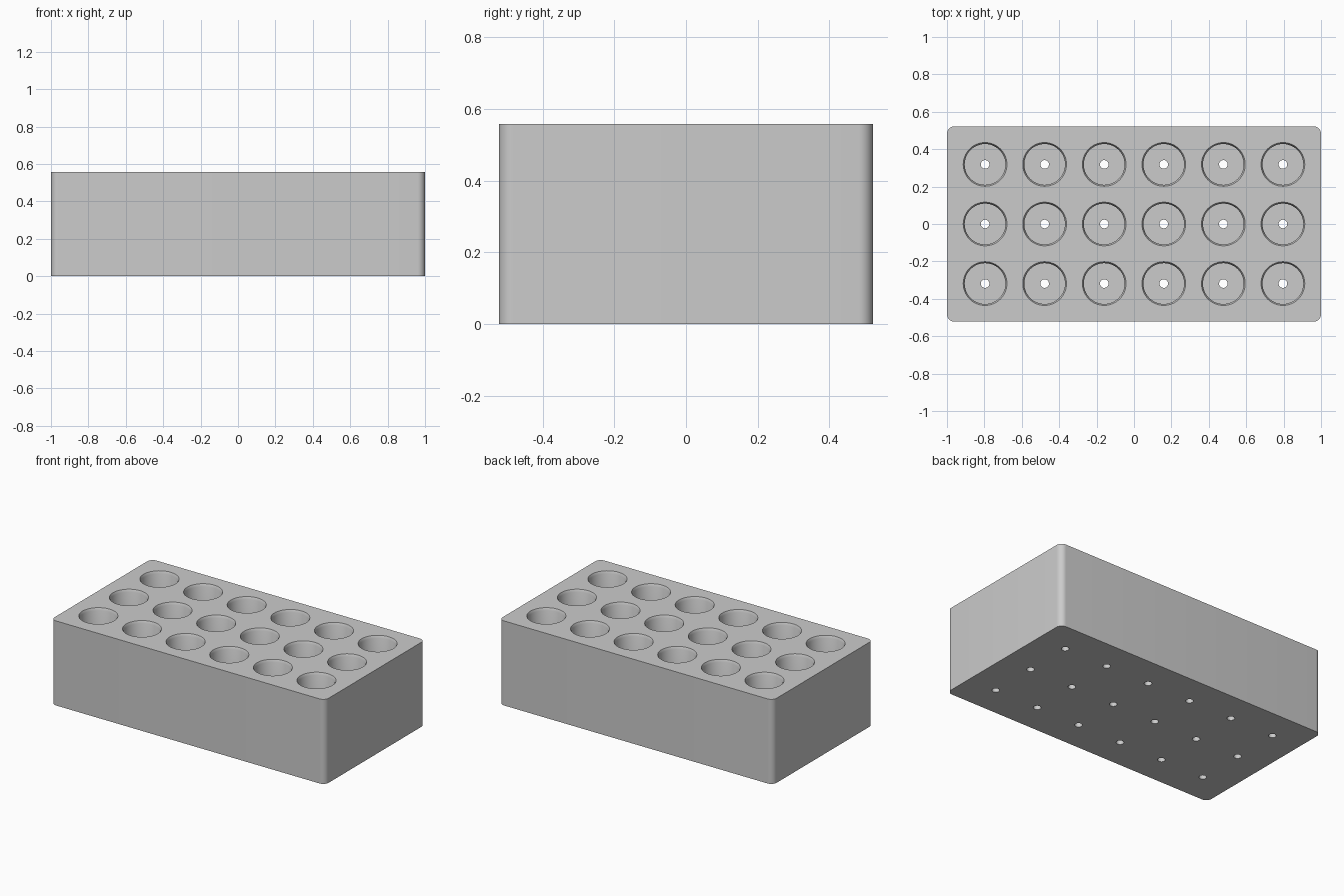
import bpy, bmesh, math

cube = bpy.data.objects.get("Cube")
if cube:
    bpy.data.objects.remove(cube, do_unlink=True)

LENGTH, WIDTH, HEIGHT, CORNER = 2.0, 1.044, 0.558, 0.04
PITCH, COLS, ROWS, SIDES = 0.3185, 6, 3, 48
FLOOR = 0.06

grey = bpy.data.materials.new("light grey")
grey.use_nodes = True
colour = (0.6, 0.6, 0.6, 1)
grey.diffuse_color = colour
grey.node_tree.nodes["Principled BSDF"].inputs["Base Color"].default_value = colour


def make_object(name, bm):
    bmesh.ops.recalc_face_normals(bm, faces=bm.faces)
    mesh = bpy.data.meshes.new(name)
    bm.to_mesh(mesh)
    bm.free()
    mesh.materials.append(grey)
    obj = bpy.data.objects.new(name, mesh)
    bpy.context.collection.objects.link(obj)
    return obj


def add_turned_solid(bm, cx, cy, profile):
    """Closed solid of revolution from (radius, height) pairs."""
    rings = [[bm.verts.new((cx + r * math.cos(math.tau * i / SIDES),
                            cy + r * math.sin(math.tau * i / SIDES), z))
              for i in range(SIDES)] for r, z in profile]
    for low, high in zip(rings, rings[1:]):
        for i in range(SIDES):
            j = (i + 1) % SIDES
            bm.faces.new((low[i], low[j], high[j], high[i]))
    bm.faces.new(rings[0][::-1])
    bm.faces.new(rings[-1])


# Block with rounded vertical corners
bm = bmesh.new()
bmesh.ops.create_cube(bm, size=1)
for v in bm.verts:
    v.co = (v.co.x * LENGTH, v.co.y * WIDTH, (v.co.z + 0.5) * HEIGHT)
uprights = [e for e in bm.edges if abs(e.verts[0].co.z - e.verts[1].co.z) > 0.1]
bmesh.ops.bevel(bm, geom=uprights, offset=CORNER, segments=10, profile=0.5,
                affect='EDGES')
block = make_object("rack_block", bm)

# Pocket cutters: drain hole, flat floor, straight wall, chamfered mouth
profile = [(0.023, -0.05), (0.023, FLOOR), (0.109, FLOOR),
           (0.109, HEIGHT - 0.016), (0.117, HEIGHT), (0.117, HEIGHT + 0.05)]
bm = bmesh.new()
for col in range(COLS):
    for row in range(ROWS):
        add_turned_solid(bm, (col - (COLS - 1) / 2) * PITCH,
                         (row - (ROWS - 1) / 2) * PITCH, profile)
cutter = make_object("pocket_cutter", bm)
cutter.hide_render = True

# Cut the pockets and finish the shading
cut = block.modifiers.new("pockets", 'BOOLEAN')
cut.operation = 'DIFFERENCE'
cut.solver = 'EXACT'
cut.object = cutter
bpy.ops.object.select_all(action='DESELECT')
block.select_set(True)
bpy.context.view_layer.objects.active = block
bpy.ops.object.modifier_apply(modifier=cut.name)
bpy.data.objects.remove(cutter, do_unlink=True)
bpy.ops.object.shade_smooth_by_angle(angle=math.radians(30))
